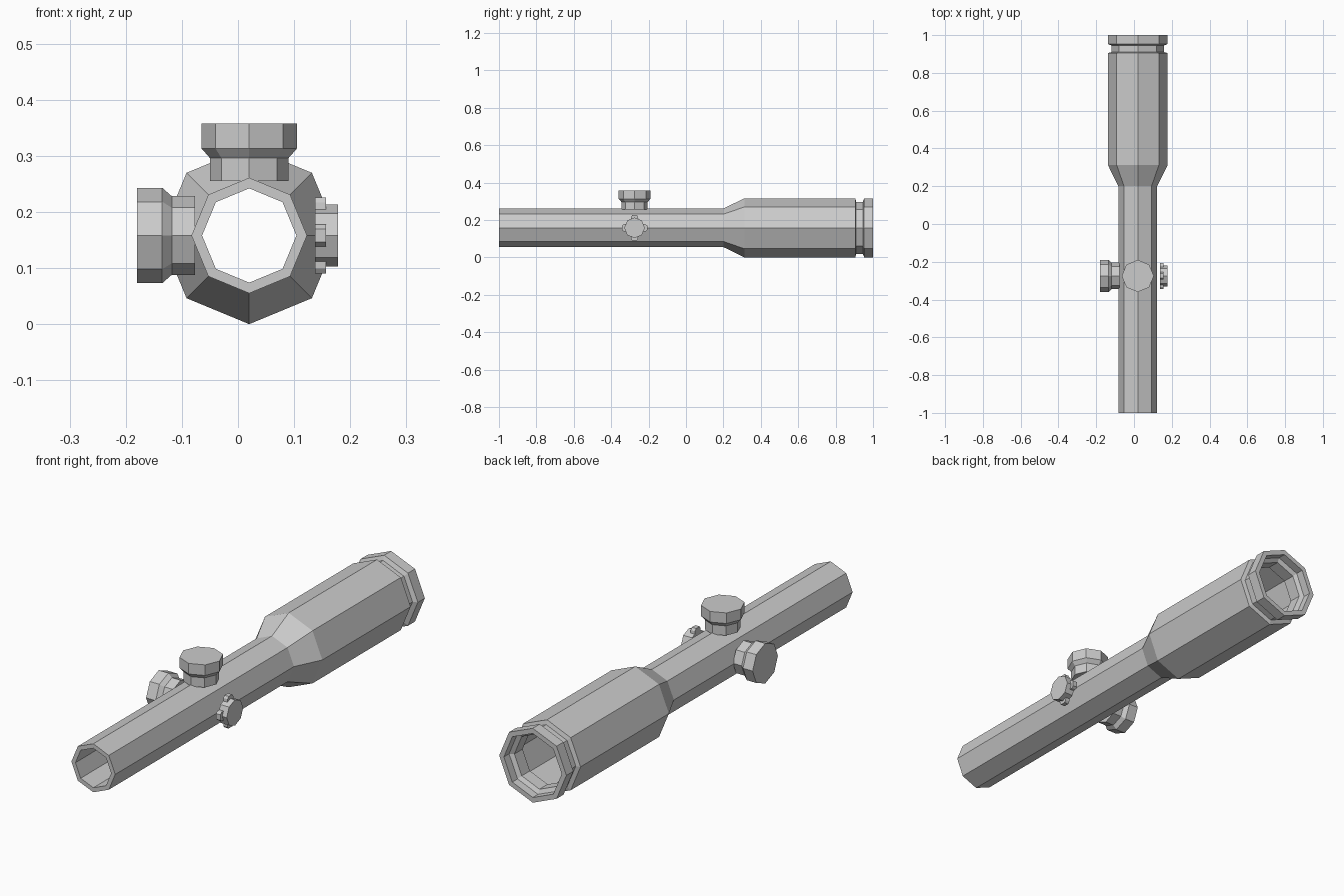
import bpy, bmesh
from math import sin, cos, pi
from mathutils import Matrix, Vector

if "Cube" in bpy.data.objects:
    bpy.data.objects.remove(bpy.data.objects["Cube"])

SIDES = 8
AXIS = Vector((0.02, 0, 0.158))        # centre line of the scope
HUB = Vector((0.02, -0.275, 0.158))    # where the three knobs meet


def finish(name, bm, origin, rot):
    bmesh.ops.recalc_face_normals(bm, faces=bm.faces)
    bm.transform(Matrix.Translation(origin) @ rot)
    mesh = bpy.data.meshes.new(name)
    bm.to_mesh(mesh)
    bm.free()
    obj = bpy.data.objects.new(name, mesh)
    bpy.context.collection.objects.link(obj)
    return obj


def lathe(bm, profile, closed_loop=False):
    """Spin (radius, height) points round local z; ends are capped unless the profile loops."""
    rings = [[bm.verts.new((r * cos(2 * pi * i / SIDES), r * sin(2 * pi * i / SIDES), h))
              for i in range(SIDES)] for r, h in profile]
    pairs = list(zip(rings, rings[1:]))
    if closed_loop:
        pairs.append((rings[-1], rings[0]))
    else:
        bm.faces.new(rings[0])
        bm.faces.new(rings[-1])
    for a, b in pairs:
        for i in range(SIDES):
            j = (i + 1) % SIDES
            bm.faces.new((a[i], a[j], b[j], b[i]))


# hollow body: eyepiece tube, flare, objective bell, groove and end ring
outer = [(0.103, -1), (0.103, 0.2), (0.158, 0.312), (0.158, 0.905),
         (0.139, 0.91), (0.139, 0.945), (0.158, 0.953), (0.158, 1)]
inner = [(0.136, 1), (0.136, 0.965), (0.118, 0.955), (0.118, 0.9),
         (0.136, 0.89), (0.136, 0.318), (0.084, 0.205), (0.084, -1)]
bm = bmesh.new()
lathe(bm, outer + inner, closed_loop=True)
finish("scope_body", bm, AXIS, Matrix.Rotation(-pi / 2, 4, 'X'))

# two matching adjustment turrets, top and left
turret = [(0.07, 0.097), (0.07, 0.138), (0.085, 0.155), (0.085, 0.2)]
for name, angle in (("top_turret", 0), ("side_turret", -pi / 2)):
    bm = bmesh.new()
    lathe(bm, turret)
    finish(name, bm, HUB, Matrix.Rotation(angle, 4, 'Y'))

# small right-hand knob
to_right = Matrix.Rotation(pi / 2, 4, 'Y')
bm = bmesh.new()
lathe(bm, [(0.055, 0.117), (0.055, 0.158)])
finish("small_knob", bm, HUB, to_right)

# four grip lugs round the small knob
bm = bmesh.new()
lug = [(0.045, -0.02), (0.059, -0.019), (0.068, -0.012),
       (0.068, 0.012), (0.059, 0.019), (0.045, 0.02)]
for k in range(4):
    turn = Matrix.Rotation(k * pi / 2, 4, 'Z')
    face = bm.faces.new([bm.verts.new(turn @ Vector((x, y, 0.117))) for x, y in lug])
    ext = bmesh.ops.extrude_face_region(bm, geom=[face], use_keep_orig=True)
    top = [v for v in ext["geom"] if isinstance(v, bmesh.types.BMVert)]
    bmesh.ops.translate(bm, verts=top, vec=(0, 0, 0.02))
finish("knob_lugs", bm, HUB, to_right)
